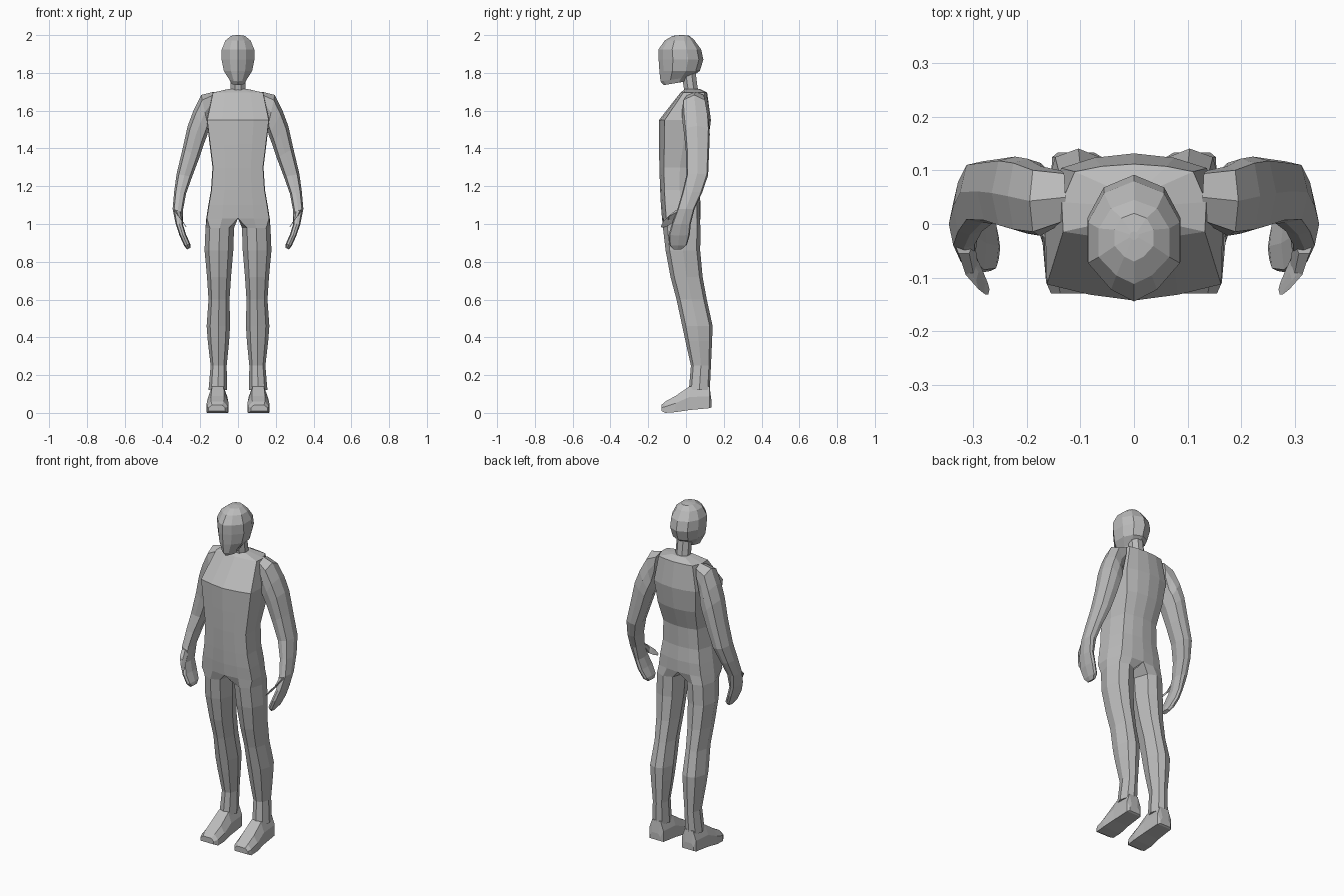
import bpy, bmesh, math

if "Cube" in bpy.data.objects:
    bpy.data.objects.remove(bpy.data.objects["Cube"])

grey = bpy.data.materials.new("plain grey")
grey.diffuse_color = (0.5, 0.5, 0.5, 1)
grey.use_nodes = True
grey.node_tree.nodes["Principled BSDF"].inputs["Base Color"].default_value = grey.diffuse_color


def finish(name, bm):
    """Turn a bmesh into a flat-shaded object."""
    bmesh.ops.recalc_face_normals(bm, faces=bm.faces)
    mesh = bpy.data.meshes.new(name)
    bm.to_mesh(mesh)
    bm.free()
    mesh.materials.append(grey)
    bpy.context.collection.objects.link(bpy.data.objects.new(name, mesh))


def bridge(bm, a, b, closed=True):
    n = len(a)
    for i in range(n if closed else n - 1):
        j = (i + 1) % n
        bm.faces.new((a[i], a[j], b[j], b[i]))


def loft(name, rings, sides=(("", 1),)):
    """Closed, capped loft; optionally made for the left and right side."""
    for prefix, s in sides:
        bm = bmesh.new()
        vs = [[bm.verts.new((s * x, y, z)) for x, y, z in r] for r in rings]
        for a, b in zip(vs, vs[1:]):
            bridge(bm, a, b)
        bm.faces.new(vs[0])
        bm.faces.new(vs[-1])
        finish(prefix + name, bm)


BOTH = (("left_", 1), ("right_", -1))

# Torso and legs: half body, mirrored and welded
TORSO_U = (0, .5, .98, 1, .82, .45, 0)
TORSO_V = (0, .04, .11, .5, .9, .97, 1)
LEG_U = (-.65, 0, .7, 1, .7, 0, -.65, -1)
LEG_V = (.1, 0, .12, .5, .9, 1, .9, .5)
torso_rows = [  # z, half width, front y, back y
    (1.715, .05, -.005, .075), (1.695, .135, -.03, .112),
    (1.55, .166, -.143, .132), (1.42, .15, -.143, .115),
    (1.30, .135, -.141, .075), (1.18, .143, -.137, .07),
    (1.10, .157, -.133, .078)]
leg_rows = [  # z, inner x, outer x, front y, back y
    (.98, .021, .172, -.122, .077), (.86, .025, .177, -.108, .075),
    (.72, .037, .164, -.082, .088), (.60, .045, .156, -.05, .11),
    (.46, .042, .166, -.02, .141), (.38, .047, .16, -.003, .138),
    (.25, .06, .145, .026, .132), (.12, .058, .156, .015, .126)]
bm = bmesh.new()
strips = [[bm.verts.new((u * w, f + v * (b - f), z)) for u, v in zip(TORSO_U, TORSO_V)]
          for z, w, f, b in torso_rows]
# Hip row carries the crotch on the centre line
hip = [bm.verts.new((u * .168, -.127 + v * .205, 1.03)) for u, v in zip(TORSO_U, TORSO_V)]
strips.append(hip)
for a, b in zip(strips, strips[1:]):
    bridge(bm, a, b, False)
bm.faces.new(strips[0])
previous = hip + [bm.verts.new((0, -.02, 1.03))]
for z, xi, xo, f, b in leg_rows:
    c, h = (xi + xo) / 2, (xo - xi) / 2
    ring = [bm.verts.new((c + u * h, f + v * (b - f), z)) for u, v in zip(LEG_U, LEG_V)]
    bridge(bm, previous, ring)
    previous = ring
bm.faces.new(previous)
bmesh.ops.mirror(bm, geom=bm.verts[:] + bm.edges[:] + bm.faces[:], axis='X', merge_dist=.0005)
finish("torso_and_legs", bm)

# Feet: sections from heel to toe
feet = []
for y, top, bottom, xi, xo in [(.134, .07, .03, .075, .142), (.125, .14, .025, .06, .153),
                               (.018, .14, .015, .056, .158), (-.055, .09, .004, .05, .166),
                               (-.11, .06, 0, .054, .164), (-.13, .042, .01, .068, .155)]:
    mid = bottom + .55 * (top - bottom)
    inset = .2 * (xo - xi)
    feet.append([(xi, y, bottom), (xo, y, bottom), (xo, y, mid),
                 (xo - inset, y, top), (xi + inset, y, top), (xi, y, mid)])
loft("foot", feet, BOTH)


def limb_ring(xo, zo, xi, zi, f, b, n=8):
    """Oval between an outer and an inner point, with the given depth."""
    r = []
    for i in range(n):
        a = math.tau * i / n
        t, d = math.cos(a), math.sin(a)
        k = max(-1, min(1, d * 1.25))
        r.append(((xo + xi) / 2 + t * (xo - xi) / 2, (f + b) / 2 + k * (b - f) / 2,
                  (zo + zi) / 2 + t * (zo - zi) / 2))
    return r


# Arms with mitten hands, from shoulder to fingertips
loft("arm_and_hand", [limb_ring(*r) for r in [
    (.128, 1.70, .145, 1.58, .0, .10), (.195, 1.683, .155, 1.50, -.022, .108),
    (.236, 1.60, .163, 1.47, -.018, .122), (.266, 1.52, .178, 1.43, -.01, .126),
    (.293, 1.40, .205, 1.35, .0, .122), (.325, 1.265, .243, 1.25, .002, .117),
    (.338, 1.17, .275, 1.16, -.02, .085), (.346, 1.08, .29, 1.08, -.045, .045),
    (.33, 1.0, .292, 1.0, -.075, .025), (.31, .94, .275, .945, -.092, .02),
    (.285, .885, .253, .895, -.088, .005), (.27, .865, .25, .875, -.07, -.02)]], BOTH)

# Thumbs
loft("thumb", [limb_ring(*r, n=6) for r in [
    (.338, 1.075, .298, 1.065, -.055, -.005), (.322, 1.05, .292, 1.01, -.095, -.05),
    (.295, 1.02, .277, .985, -.122, -.09), (.28, .995, .27, .98, -.132, -.112)]], BOTH)

# Neck
loft("neck", [[(.043 * math.cos(a), cy + .04 * math.sin(a), z)
               for a in [math.tau * i / 8 + math.pi / 8 for i in range(8)]]
              for z, cy in [(1.68, .032), (1.74, .022), (1.82, .012)]])

# Head: ten-sided rings from chin to crown
HEAD_U = (0, .5, 1, 1, .65, 0, -.65, -1, -1, -.5)
HEAD_V = (0, .1, .32, .66, .9, 1, .9, .66, .32, .1)
head = []
for z, w, f, b, tilt in [(1.735, .034, -.118, .0, .02), (1.755, .045, -.135, .03, .025),
                         (1.81, .075, -.141, .073, 0), (1.87, .087, -.145, .092, 0),
                         (1.925, .086, -.145, .08, 0), (1.972, .066, -.112, .045, 0),
                         (1.996, .036, -.07, .02, 0)]:
    head.append([(u * w, f + v * (b - f), z + tilt * v) for u, v in zip(HEAD_U, HEAD_V)])
head.append([(u * .008, -.03 + v * .016, 2.0) for u, v in zip(HEAD_U, HEAD_V)])
loft("head", head)
